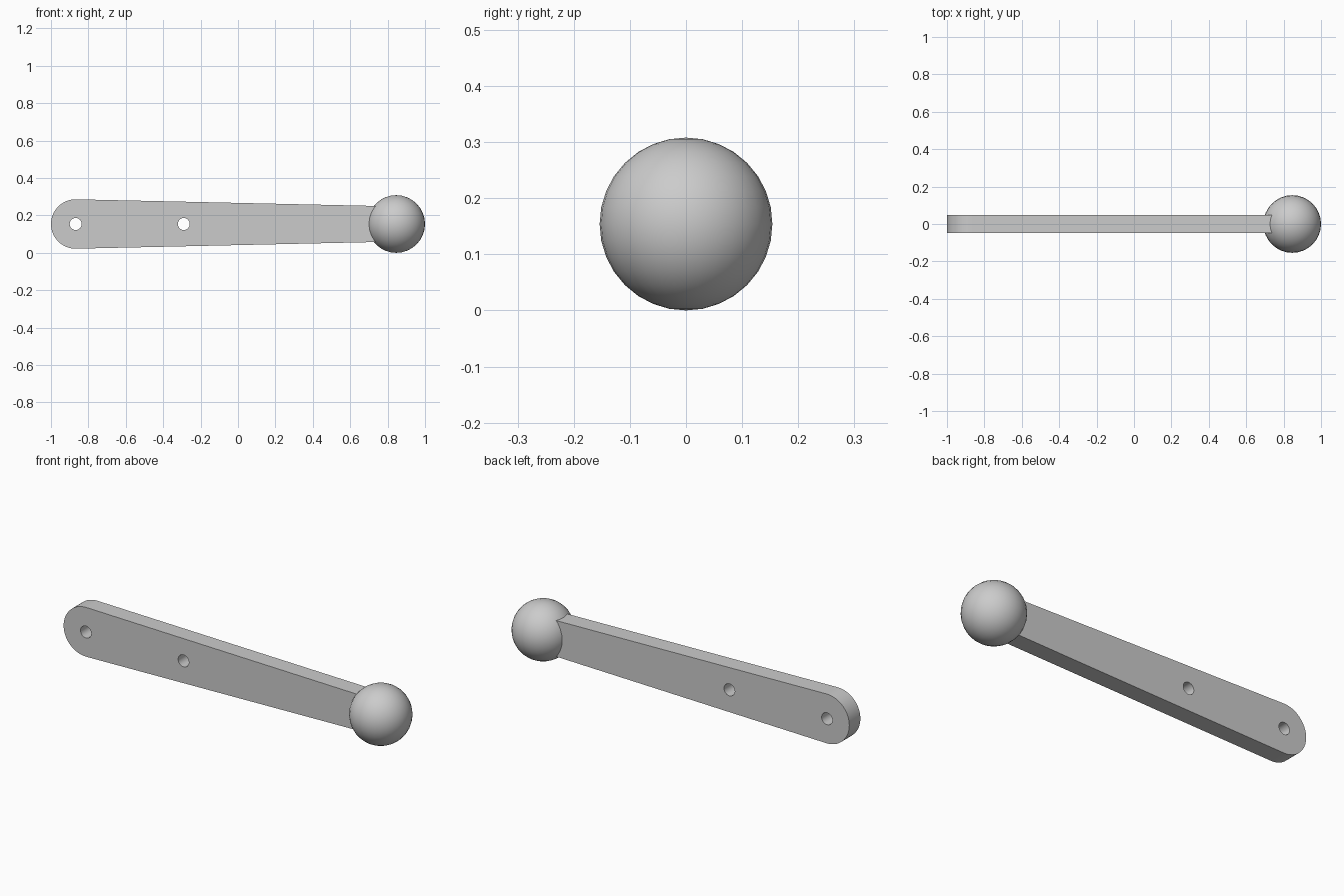
import bpy
import bmesh
import math
from mathutils import Matrix

cube = bpy.data.objects.get("Cube")
if cube:
    bpy.data.objects.remove(cube, do_unlink=True)

BALL_R = 0.154
AXIS_Z = BALL_R
BALL_X = 1 - BALL_R
END_R = 0.132
END_X = -1 + END_R
TIP_HALF = 0.094
HALF_THICK = 0.047
HOLE_R = 0.032

grey = bpy.data.materials.new("light_grey")
grey.use_nodes = True
colour = (0.6, 0.6, 0.6, 1)
grey.diffuse_color = colour
grey.node_tree.nodes["Principled BSDF"].inputs["Base Color"].default_value = colour


def arc(cx, radius, start, end, steps):
    """Points on an arc about (cx, 0)."""
    angles = [start + (end - start) * i / steps for i in range(steps + 1)]
    return [(cx + radius * math.cos(a), radius * math.sin(a)) for a in angles]


def add_loop(curve, points):
    spline = curve.splines.new("POLY")
    spline.points.add(len(points) - 1)
    for p, (x, y) in zip(spline.points, points):
        p.co = (x, y, 0, 1)
    spline.use_cyclic_u = True


def finish(obj):
    obj.data.materials.clear()
    obj.data.materials.append(grey)
    bpy.ops.object.select_all(action="DESELECT")
    obj.select_set(True)
    bpy.context.view_layer.objects.active = obj
    bpy.ops.object.shade_smooth_by_angle(angle=math.radians(30))


# Tapered arm: rounded end, straight sides running into the ball, two holes
outline = bpy.data.curves.new("arm_outline", "CURVE")
outline.dimensions = "2D"
outline.fill_mode = "BOTH"
outline.extrude = HALF_THICK
lean = math.asin((END_R - TIP_HALF) / (BALL_X - END_X))
top = math.pi / 2 - lean
add_loop(outline, arc(END_X, END_R, top, 2 * math.pi - top, 32)
         + [(BALL_X, -TIP_HALF), (BALL_X, TIP_HALF)])
for hole_x in (END_X, -0.29):
    add_loop(outline, arc(hole_x, HOLE_R, 0, 2 * math.pi, 24)[:-1])

arm = bpy.data.objects.new("arm", outline)
bpy.context.collection.objects.link(arm)
bpy.ops.object.select_all(action="DESELECT")
arm.select_set(True)
bpy.context.view_layer.objects.active = arm
bpy.ops.object.convert(target="MESH")
arm = bpy.context.view_layer.objects.active
arm.data.transform(Matrix.Translation((0, 0, AXIS_Z)) @ Matrix.Rotation(math.pi / 2, 4, "X"))
bm = bmesh.new()
bm.from_mesh(arm.data)
bmesh.ops.remove_doubles(bm, verts=bm.verts, dist=0.0001)
bmesh.ops.recalc_face_normals(bm, faces=bm.faces)
bm.to_mesh(arm.data)
bm.free()
finish(arm)

# Ball knob at the narrow end
bpy.ops.mesh.primitive_uv_sphere_add(segments=32, ring_count=16, radius=BALL_R,
                                     location=(BALL_X, 0, AXIS_Z))
ball = bpy.context.object
ball.name = "ball_knob"
finish(ball)
